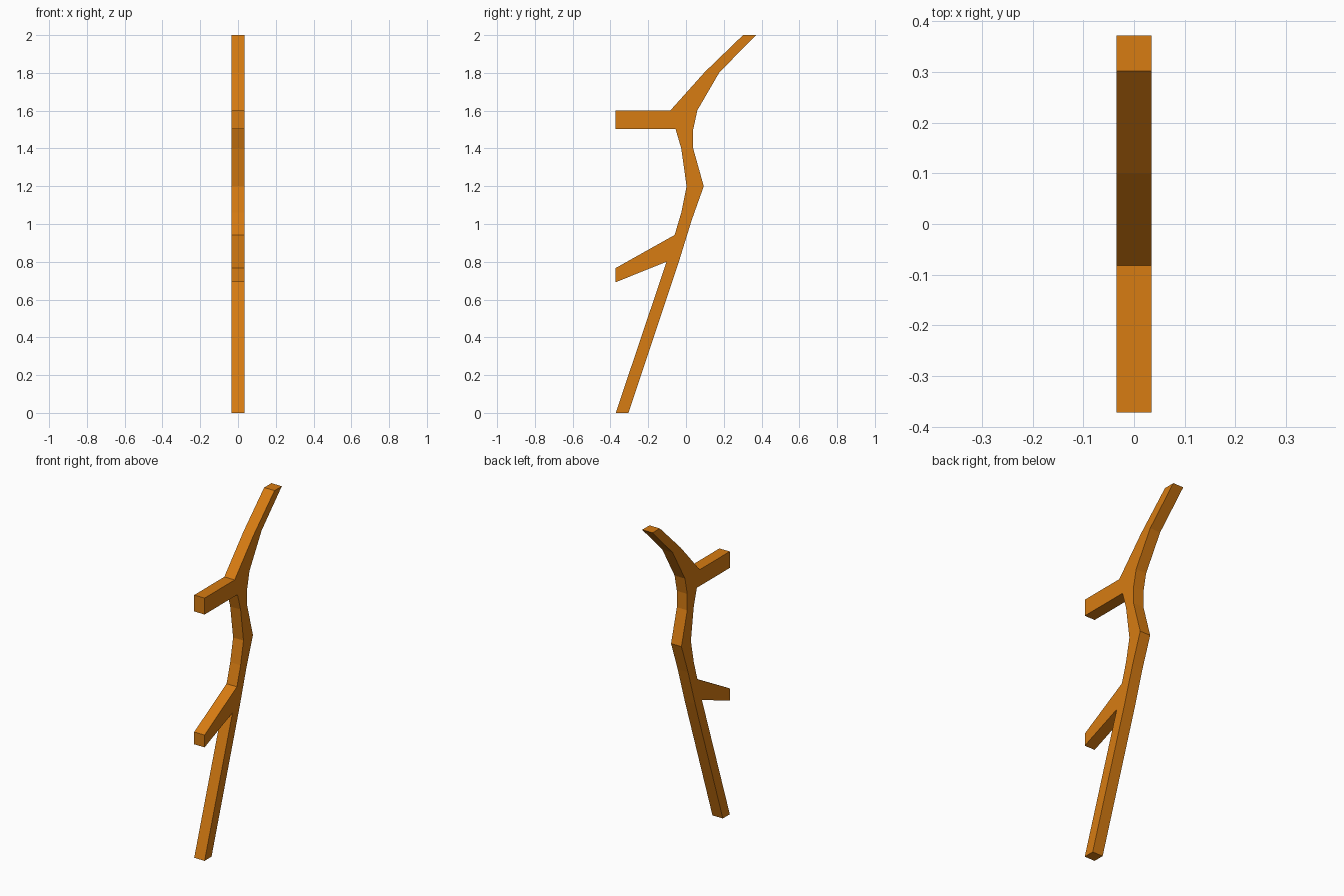
import bpy
import bmesh

cube = bpy.data.objects.get("Cube")
if cube:
    bpy.data.objects.remove(cube, do_unlink=True)

WIDTH = 0.07

# Single orange finish
orange = bpy.data.materials.new("orange")
orange.use_nodes = True
colour = (0.68, 0.2, 0.006, 1)
orange.diffuse_color = colour
orange.node_tree.nodes["Principled BSDF"].inputs["Base Color"].default_value = colour

# Side outline (y, z): front edge with both prongs, going up
front_edge = [
    (-0.372, 0), (-0.103, 0.8), (-0.372, 0.692), (-0.372, 0.767),
    (-0.06, 0.942), (-0.025, 1.06), (0.003, 1.2), (-0.025, 1.4),
    (-0.055, 1.502), (-0.372, 1.502), (-0.372, 1.602), (-0.082, 1.602),
    (0.1, 1.805), (0.302, 2),
]
# Back edge, going up
back_edge = [
    (-0.305, 0), (-0.038, 0.8), (0.03, 1.02), (0.094, 1.2), (0.038, 1.4),
    (0.038, 1.5), (0.06, 1.602), (0.178, 1.805), (0.372, 2),
]

# Extrude the outline across the width
bm = bmesh.new()
outline = front_edge + back_edge[::-1]
face = bm.faces.new([bm.verts.new((-WIDTH / 2, y, z)) for y, z in outline])
extruded = bmesh.ops.extrude_face_region(bm, geom=[face])["geom"]
bmesh.ops.translate(bm, vec=(WIDTH, 0, 0),
                    verts=[g for g in extruded if isinstance(g, bmesh.types.BMVert)])
bmesh.ops.recalc_face_normals(bm, faces=bm.faces[:])
bmesh.ops.triangulate(bm, faces=[f for f in bm.faces if len(f.verts) > 4])

mesh = bpy.data.meshes.new("forked_bracket")
bm.to_mesh(mesh)
bm.free()
mesh.materials.append(orange)
bracket = bpy.data.objects.new("forked_bracket", mesh)
bpy.context.collection.objects.link(bracket)
